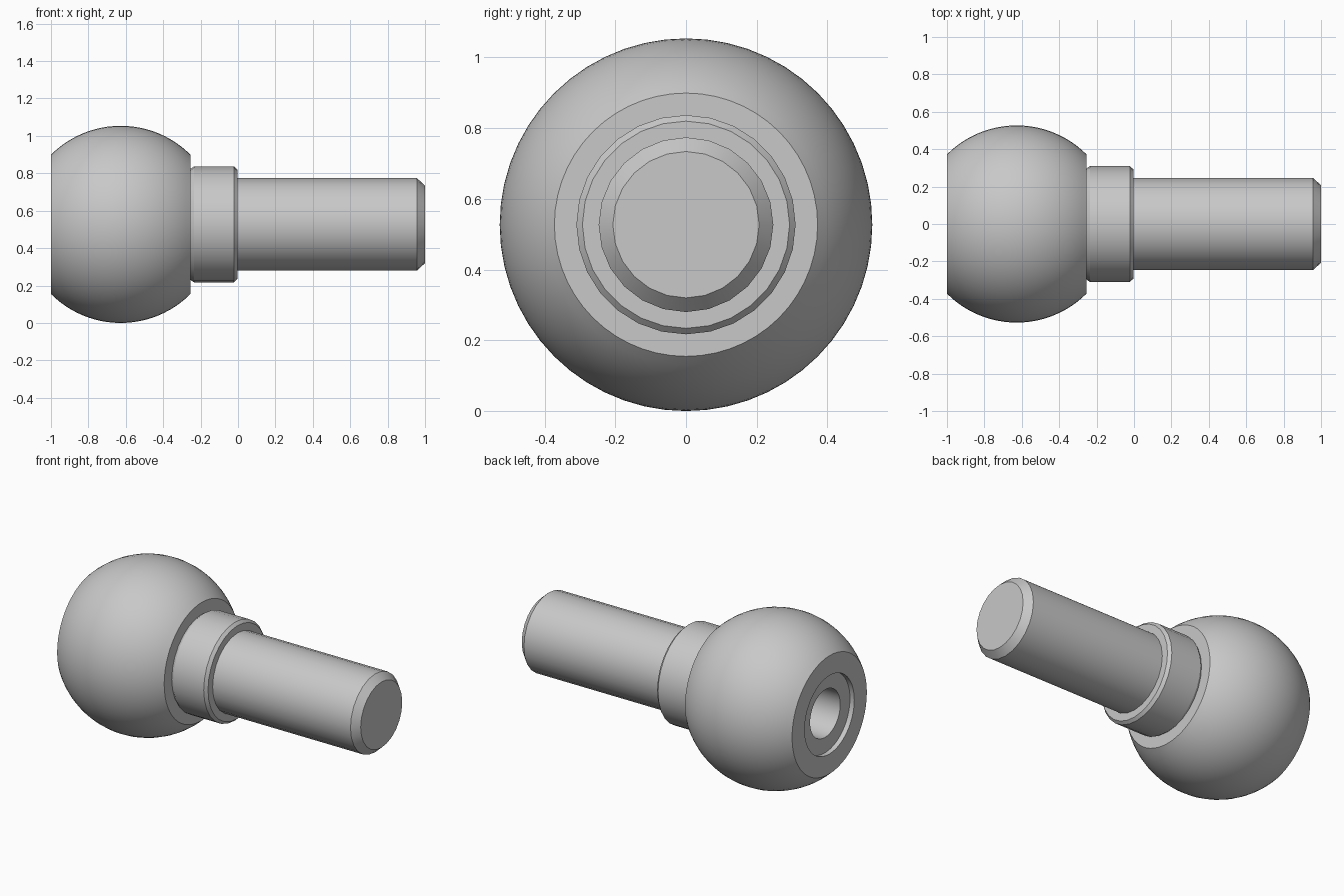
import bpy, bmesh, math
from mathutils import Vector

cube = bpy.data.objects.get("Cube")
if cube:
    bpy.data.objects.remove(cube, do_unlink=True)

BALL_R = 0.527
BALL_X = -0.627
FLAT = 0.373          # half width of the ball between its two flats
AXIS_Z = BALL_R

steel = bpy.data.materials.new("grey_steel")
steel.use_nodes = True
colour = (0.58, 0.58, 0.58, 1)
steel.diffuse_color = colour
steel.node_tree.nodes["Principled BSDF"].inputs["Base Color"].default_value = colour


def lathe(name, profile, sides):
    """Revolve (x, radius) points about the long axis."""
    bm = bmesh.new()
    verts = [bm.verts.new((x, 0, r)) for x, r in profile]
    edges = [bm.edges.new(pair) for pair in zip(verts, verts[1:])]
    bmesh.ops.spin(bm, geom=verts + edges, cent=Vector(), axis=Vector((1, 0, 0)),
                   angle=math.tau, steps=sides)
    bmesh.ops.remove_doubles(bm, verts=bm.verts[:], dist=0.0001)
    bmesh.ops.recalc_face_normals(bm, faces=bm.faces[:])
    mesh = bpy.data.meshes.new(name)
    bm.to_mesh(mesh)
    bm.free()
    mesh.materials.append(steel)
    obj = bpy.data.objects.new(name, mesh)
    obj.location.z = AXIS_Z
    bpy.context.collection.objects.link(obj)
    bpy.ops.object.select_all(action="DESELECT")
    obj.select_set(True)
    bpy.context.view_layer.objects.active = obj
    bpy.ops.object.shade_smooth_by_angle(angle=math.radians(30))
    return obj


# Ball with two flats, a shallow recess and a blind hole in the outer one
half = math.asin(FLAT / BALL_R)
steps = 24
arc = []
for i in range(steps + 1):
    a = -half + 2 * half * i / steps
    arc.append((BALL_X + BALL_R * math.sin(a), BALL_R * math.cos(a)))
socket = [(-0.7, 0), (-0.7, 0.15), (-0.97, 0.15), (-0.97, 0.247), (-1, 0.247)]
lathe("ball", socket + arc + [(BALL_X + FLAT, 0)], 56)

# Chamfered collar against the ball
lathe("collar", [(-0.26, 0), (-0.26, 0.293), (-0.235, 0.31), (-0.022, 0.31),
                 (-0.004, 0.293), (-0.004, 0)], 28)

# Plain shaft with a chamfered tip
lathe("shaft", [(-0.02, 0), (-0.02, 0.247), (0.957, 0.247), (1, 0.207), (1, 0)], 24)
